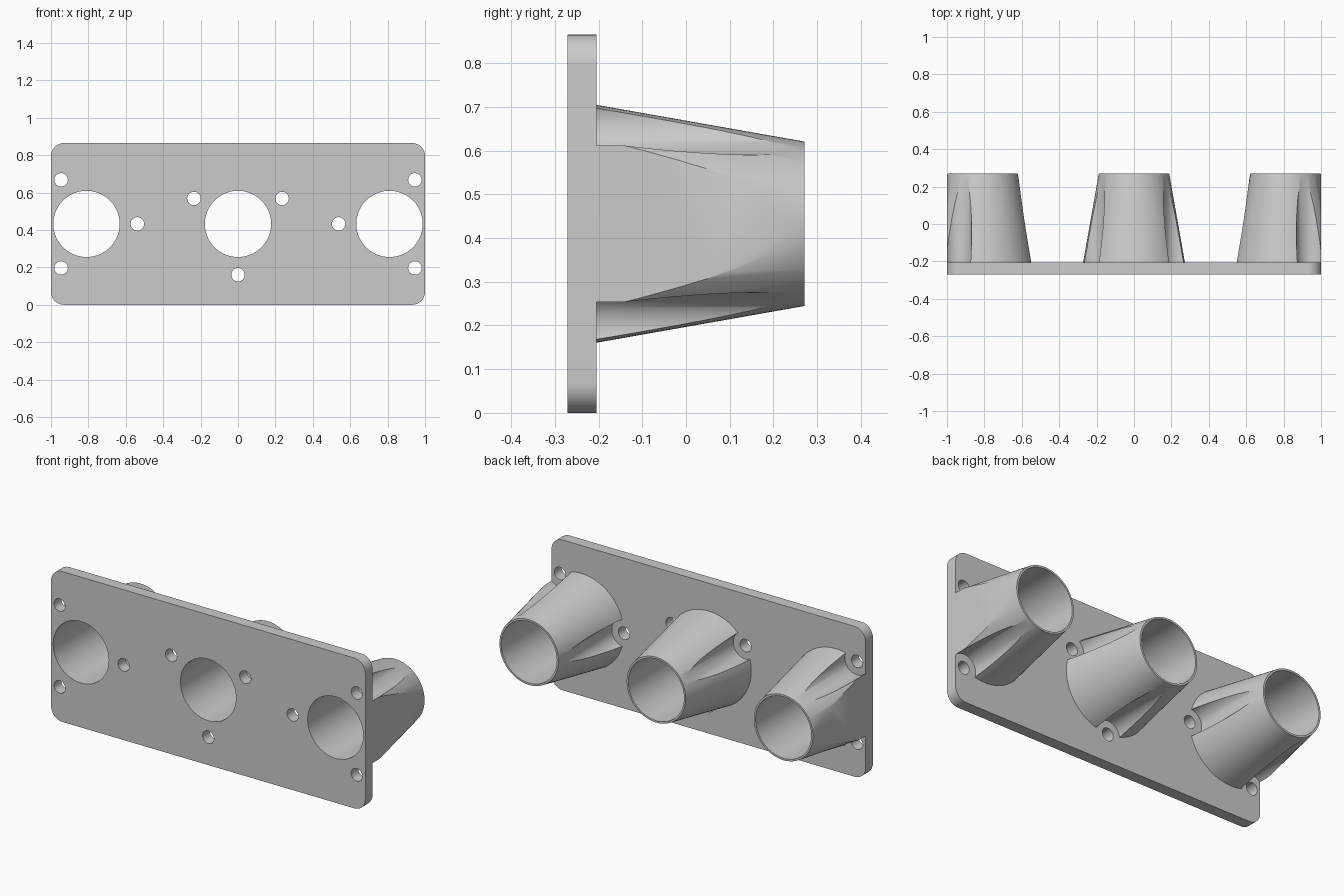
import bpy, bmesh, math
from mathutils import Matrix

if "Cube" in bpy.data.objects:
    bpy.data.objects.remove(bpy.data.objects["Cube"])

LENGTH, HEIGHT, CORNER = 2.0, 0.865, 0.07
FRONT, BACK, END = -0.271, -0.205, 0.271      # plate front, plate back, tube ends
MID = HEIGHT / 2
SPACING = 0.81
BORE, TIP, BASE = 0.177, 0.188, 0.272         # tube radii
SCREW, GROOVE = 0.036, 0.078                  # screw hole and driver groove radii
ROOT = 0.03                                   # tube depth sunk into the plate

grey = bpy.data.materials.new("grey_plastic")
grey.use_nodes = True
grey.diffuse_color = (0.6, 0.6, 0.6, 1)
grey.node_tree.nodes["Principled BSDF"].inputs["Base Color"].default_value = grey.diffuse_color


def make_object(name, bm):
    bmesh.ops.recalc_face_normals(bm, faces=bm.faces)
    mesh = bpy.data.meshes.new(name)
    bm.to_mesh(mesh)
    bm.free()
    mesh.materials.append(grey)
    obj = bpy.data.objects.new(name, mesh)
    bpy.context.collection.objects.link(obj)
    return obj


def rod(name, x, z, y0, y1, r0, r1, sides):
    """Cylinder or cone along y, from radius r0 at y0 to r1 at y1."""
    bm = bmesh.new()
    place = Matrix.Translation((x, (y0 + y1) / 2, z)) @ Matrix.Rotation(-math.pi / 2, 4, 'X')
    bmesh.ops.create_cone(bm, cap_ends=True, segments=sides, radius1=r0, radius2=r1,
                          depth=y1 - y0, matrix=place)
    return make_object(name, bm)


def combine(target, other, operation):
    """Apply a boolean and discard the second shape."""
    other.hide_render = True
    mod = target.modifiers.new(operation.lower(), 'BOOLEAN')
    mod.operation, mod.solver, mod.object = operation, 'EXACT', other
    bpy.context.view_layer.objects.active = target
    bpy.ops.object.modifier_apply(modifier=mod.name)
    bpy.data.objects.remove(other)


# Rounded mounting plate
bm = bmesh.new()
outline = []
for i, (sx, sz) in enumerate([(1, 1), (-1, 1), (-1, -1), (1, -1)]):
    cx, cz = sx * (LENGTH / 2 - CORNER), MID + sz * (MID - CORNER)
    for k in range(13):
        a = math.pi / 2 * (i + k / 12)
        outline.append((cx + CORNER * math.cos(a), cz + CORNER * math.sin(a)))
front, back = [[bm.verts.new((x, y, z)) for x, z in outline] for y in (FRONT, BACK)]
bm.faces.new(front)
bm.faces.new(back[::-1])
for i in range(len(outline)):
    bm.faces.new((front[i - 1], back[i - 1], back[i], front[i]))
body = make_object("mounting_plate_with_tubes", bm)

# Three tapered tubes, grooved for the screws and trimmed at the plate ends
tubes = [(-SPACING, 0), (0, 30), (SPACING, 60)]   # x position, first screw angle
root_radius = BASE + ROOT * (BASE - TIP) / (END - BACK)
screws = []
for x, start in tubes:
    tube = rod("tapered_tube", x, MID, BACK - ROOT, END, root_radius, TIP, 96)
    for k in range(3):
        a = math.radians(start + 120 * k)
        sx, sz = x + BASE * math.cos(a), MID + BASE * math.sin(a)
        screws.append((sx, sz))
        combine(tube, rod("groove_cutter", sx, sz, FRONT - 0.1, END + 0.1, GROOVE, GROOVE, 64), 'DIFFERENCE')
    if x:
        bm = bmesh.new()
        bmesh.ops.create_cube(bm, size=1, matrix=Matrix.Translation((0, 0, MID))
                              @ Matrix.Diagonal((LENGTH - 0.001, 2, 2, 1)))
        combine(tube, make_object("end_trimmer", bm), 'INTERSECT')
    combine(body, tube, 'UNION')

# Bores and screw holes
for x, _ in tubes:
    combine(body, rod("bore_cutter", x, MID, FRONT - 0.1, END + 0.1, BORE, BORE, 96), 'DIFFERENCE')
for x, z in screws:
    combine(body, rod("screw_cutter", x, z, FRONT - 0.1, BACK + 0.1, SCREW, SCREW, 40), 'DIFFERENCE')

# Smooth the round walls, keep edges crisp
bpy.ops.object.select_all(action='DESELECT')
body.select_set(True)
bpy.context.view_layer.objects.active = body
bpy.ops.object.shade_smooth_by_angle(angle=math.radians(30))
